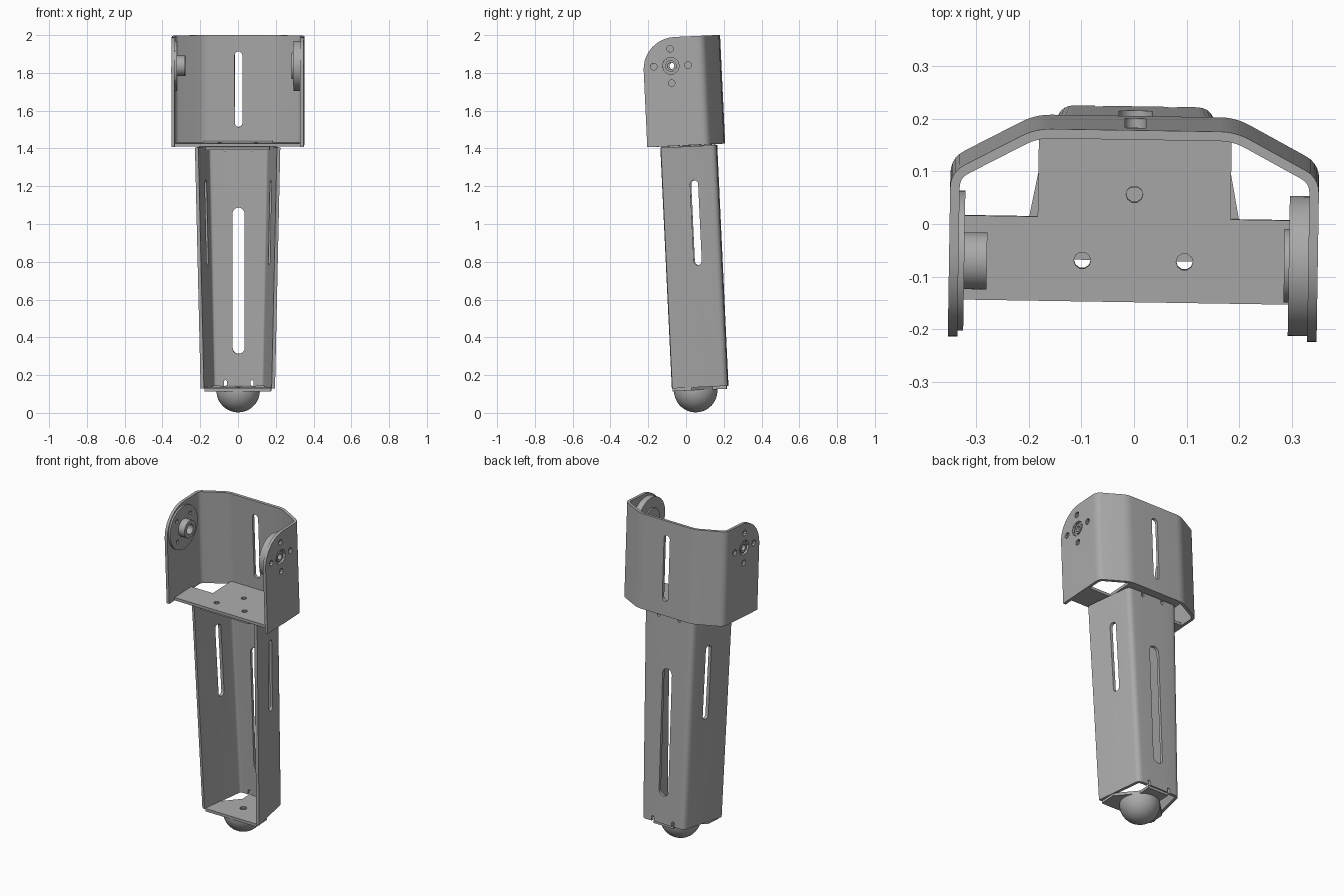
import bpy, bmesh
from math import sin, cos, pi, radians, atan2
from mathutils import Matrix, Vector

cube = bpy.data.objects.get("Cube")
if cube:
    bpy.data.objects.remove(cube)

grey = bpy.data.materials.new("plain_grey")
grey.use_nodes = True
grey.diffuse_color = (0.4, 0.4, 0.4, 1)
grey.node_tree.nodes["Principled BSDF"].inputs["Base Color"].default_value = (0.4, 0.4, 0.4, 1)

# The whole limb leans back slightly and is turned a little
PIVOT = Vector((0, 0, 1.42))
LEAN = (Matrix.Translation(PIVOT) @ Matrix.Rotation(radians(-0.9), 4, 'Z')
        @ Matrix.Rotation(radians(2.7), 4, 'X') @ Matrix.Translation(-PIVOT))
SHEET = 0.018
AXLE_Y, AXLE_Z = -0.055, 1.84


def make(name, bm):
    bmesh.ops.recalc_face_normals(bm, faces=bm.faces)
    mesh = bpy.data.meshes.new(name)
    bm.to_mesh(mesh)
    bm.free()
    mesh.materials.append(grey)
    ob = bpy.data.objects.new(name, mesh)
    bpy.context.collection.objects.link(ob)
    return ob


def prism(name, outline, low, high, matrix=Matrix()):
    """Extrude a flat outline from low to high along its own z, then place it."""
    bm = bmesh.new()
    face = bm.faces.new([bm.verts.new((x, y, low)) for x, y in outline])
    new = bmesh.ops.extrude_face_region(bm, geom=[face])["geom"]
    bmesh.ops.translate(bm, vec=(0, 0, high - low),
                        verts=[v for v in new if isinstance(v, bmesh.types.BMVert)])
    bm.transform(matrix)
    return make(name, bm)


def stadium(r, length, n=10):
    """Long-hole outline; a plain circle when length is 2 r."""
    half = length / 2 - r
    arc = [pi * i / n for i in range(n + 1)]
    if half < 1e-5:
        return [(r * cos(2 * a), r * sin(2 * a)) for a in arc[:-1]]
    return ([(r * cos(a), half + r * sin(a)) for a in arc]
            + [(-r * cos(a), -half - r * sin(a)) for a in arc])


def slot(r, length, loc, turn=0, depth=0.1):
    """Cutter for an upright slot facing y, turned about z."""
    m = (Matrix.Translation(loc) @ Matrix.Rotation(turn, 4, 'Z')
         @ Matrix.Rotation(pi / 2, 4, 'X'))
    return prism("cutter", stadium(r, length), -depth, depth, m)


def hole(r, x, y):
    return prism("cutter", stadium(r, 2 * r), -1, 3, Matrix.Translation((x, y, 0)))


def cut(ob, tools, operation='DIFFERENCE'):
    for tool in tools:
        mod = ob.modifiers.new("cut", 'BOOLEAN')
        mod.operation, mod.solver, mod.object = operation, 'EXACT', tool
        tool.hide_render = True
    deps = bpy.context.evaluated_depsgraph_get()
    mesh = bpy.data.meshes.new_from_object(ob.evaluated_get(deps))
    ob.modifiers.clear()
    ob.data = mesh
    for tool in tools:
        bpy.data.objects.remove(tool)


def bend(path, r, n=5):
    """Round the inner corners of an open path."""
    pts = [Vector(p) for p in path]
    out = [pts[0]]
    for a, b, c in zip(pts, pts[1:], pts[2:]):
        p, q = b + (a - b).normalized() * r, b + (c - b).normalized() * r
        for i in range(n + 1):
            t = i / n
            out.append(p * (1 - t) ** 2 + b * 2 * t * (1 - t) + q * t * t)
    return out + [pts[-1]]


def folded_sheet(name, low_half, high_half, low, high):
    """Bent sheet: right half of the outer path is mirrored, walls thicken inward."""
    bm = bmesh.new()
    rings = []
    for half, z in ((low_half, low), (high_half, high)):
        path = bend(half + [(-x, y) for x, y in reversed(half)], 0.03)
        inner = []
        for i, p in enumerate(path):
            d1 = (p - path[max(i - 1, 0)]).normalized()
            d2 = (path[min(i + 1, len(path) - 1)] - p).normalized()
            d = (d1 + d2).normalized()
            inner.append(p + Vector((-d.y, d.x)) * SHEET)
        rings.append([bm.verts.new((p.x, p.y, z)) for p in path])
        rings.append([bm.verts.new((p.x, p.y, z)) for p in inner])
    lo, li, ho, hi = rings
    for i in range(len(lo) - 1):
        for a, b in ((lo, ho), (ho, hi), (hi, li), (li, lo)):
            bm.faces.new((a[i], a[i + 1], b[i + 1], b[i]))
    for i in (0, -1):
        bm.faces.new((lo[i], ho[i], hi[i], li[i]))
    return make(name, bm)


def mirrored(half):
    return half + [(-x, y) for x, y in reversed(half)]


def lathe(name, profile, side):
    """Turn a closed (x, radius) profile about the axle."""
    bm = bmesh.new()
    n = 48
    rings = [[bm.verts.new((side * x, AXLE_Y + r * cos(2 * pi * k / n),
                            AXLE_Z + r * sin(2 * pi * k / n))) for x, r in profile]
             for k in range(n)]
    m = len(profile)
    for k in range(n):
        a, b = rings[k], rings[(k + 1) % n]
        for j in range(m):
            bm.faces.new((a[j], a[(j + 1) % m], b[(j + 1) % m], b[j]))
    return make(name, bm)


def axle_hole(r, x, radius=0, angle=0, depth=0.04):
    return slot(r, 2 * r, (x, AXLE_Y + radius * cos(angle), AXLE_Z + radius * sin(angle)),
                pi / 2, depth)


# Upper bracket: five-sided folded sheet with rounded front ears
half = [(0.35, -0.2), (0.35, 0.12), (0.19, 0.205)]
bracket = folded_sheet("upper_bracket", half, half, 1.416, 1.992)
ear = [(0.4, 1.3), (0.4, 1.992), (-0.03, 1.992)]
ear += [(-0.03 - 0.17 * sin(a * pi / 20), 1.822 + 0.17 * cos(a * pi / 20)) for a in range(1, 10)]
ear += [(-0.2, 1.822), (-0.2, 1.3)]
to_yz = Matrix(((0, 0, 1, 0), (1, 0, 0, 0), (0, 1, 0, 0), (0, 0, 0, 1)))
cut(bracket, [prism("cutter", ear, -0.5, 0.5, to_yz)], 'INTERSECT')
slots = [slot(0.02, 0.4, (0, 0.2, 1.705))]
for s in (1, -1):
    slots.append(slot(0.02, 0.245, (s * 0.257, 0.165, 1.685), -s * atan2(0.085, 0.16)))
    slots.append(axle_hole(0.045, s * 0.345))
    slots += [axle_hole(0.018, s * 0.345, 0.091, k * pi / 2) for k in range(4)]
cut(bracket, slots)

# Bracket floor, wide in front and necked towards the back
floor = prism("bracket_floor", mirrored([(0.335, -0.148), (0.335, 0.012), (0.183, 0.012),
                                         (0.183, 0.19)]), 1.416, 1.434)
cut(floor, [hole(0.016, s * 0.097, -0.07) for s in (1, -1)] + [hole(0.016, 0, 0.057)])

# Leg: tapered channel, open in front
leg = folded_sheet("leg_channel", [(0.197, -0.13), (0.145, 0.163)],
                   [(0.226, -0.13), (0.17, 0.163)], 0.134, 1.41)
leg_slots = [slot(0.032, 0.775, (0, 0.16, 0.692))]
leg_slots += [slot(0.021, 0.45, (s * 0.19, 0.036, 1.005), pi / 2) for s in (1, -1)]
# Small relief notches beside the bent end tabs
leg_slots += [slot(0.008, 0.06, (s * 0.07, 0.16, z), 0, 0.04)
              for s in (1, -1) for z in (0.135, 1.41)]
cut(leg, leg_slots)

# End tabs of the leg
top_tab = prism("leg_top_tab", mirrored([(0.17, -0.13), (0.17, -0.01), (0.07, 0.08),
                                         (0.07, 0.155)]), 1.397, 1.415)
cut(top_tab, [hole(0.016, s * 0.097, -0.07) for s in (1, -1)] + [hole(0.016, 0, 0.057)])
foot_plate = prism("foot_plate", mirrored([(0.177, -0.13), (0.177, -0.03), (0.07, 0.08),
                                           (0.07, 0.155)]), 0.119, 0.137)
cut(foot_plate, [hole(0.02, 0, -0.01)])

# Ball foot, cut flat under the plate
bm = bmesh.new()
bmesh.ops.create_uvsphere(bm, u_segments=48, v_segments=24, radius=0.115,
                          matrix=Matrix.Translation((0, -0.01, 0.1168)))
res = bmesh.ops.bisect_plane(bm, geom=bm.verts[:] + bm.edges[:] + bm.faces[:],
                             plane_co=(0, 0, 0.121), plane_no=(0, 0, 1), clear_outer=True)
bmesh.ops.holes_fill(bm, edges=[e for e in bm.edges if e.is_boundary])
make("ball_foot", bm)

# Bearing disc with hub on one ear, thick servo disc on the other
hub = lathe("hub_disc", [(0.345, 0.018), (0.345, 0.03), (0.333, 0.03), (0.333, 0.133),
                         (0.321, 0.133), (0.321, 0.054), (0.278, 0.054), (0.278, 0.03),
                         (0.325, 0.03), (0.325, 0.018)], -1)
cut(hub, [axle_hole(0.012, -0.327, 0.091, k * pi / 4) for k in range(8) if k % 2])
lathe("drive_disc", [(0.345, 0.018), (0.345, 0.03), (0.333, 0.03), (0.333, 0.133),
                     (0.295, 0.133), (0.295, 0.07), (0.286, 0.07), (0.286, 0.018)], 1)

# Lean every part and smooth the curved faces
for ob in bpy.context.collection.objects:
    if ob.type == 'MESH' and grey.name in ob.data.materials:
        ob.data.transform(LEAN)
        ob.data.polygons.foreach_set("use_smooth", [True] * len(ob.data.polygons))
        ob.data.set_sharp_from_angle(angle=radians(25))
